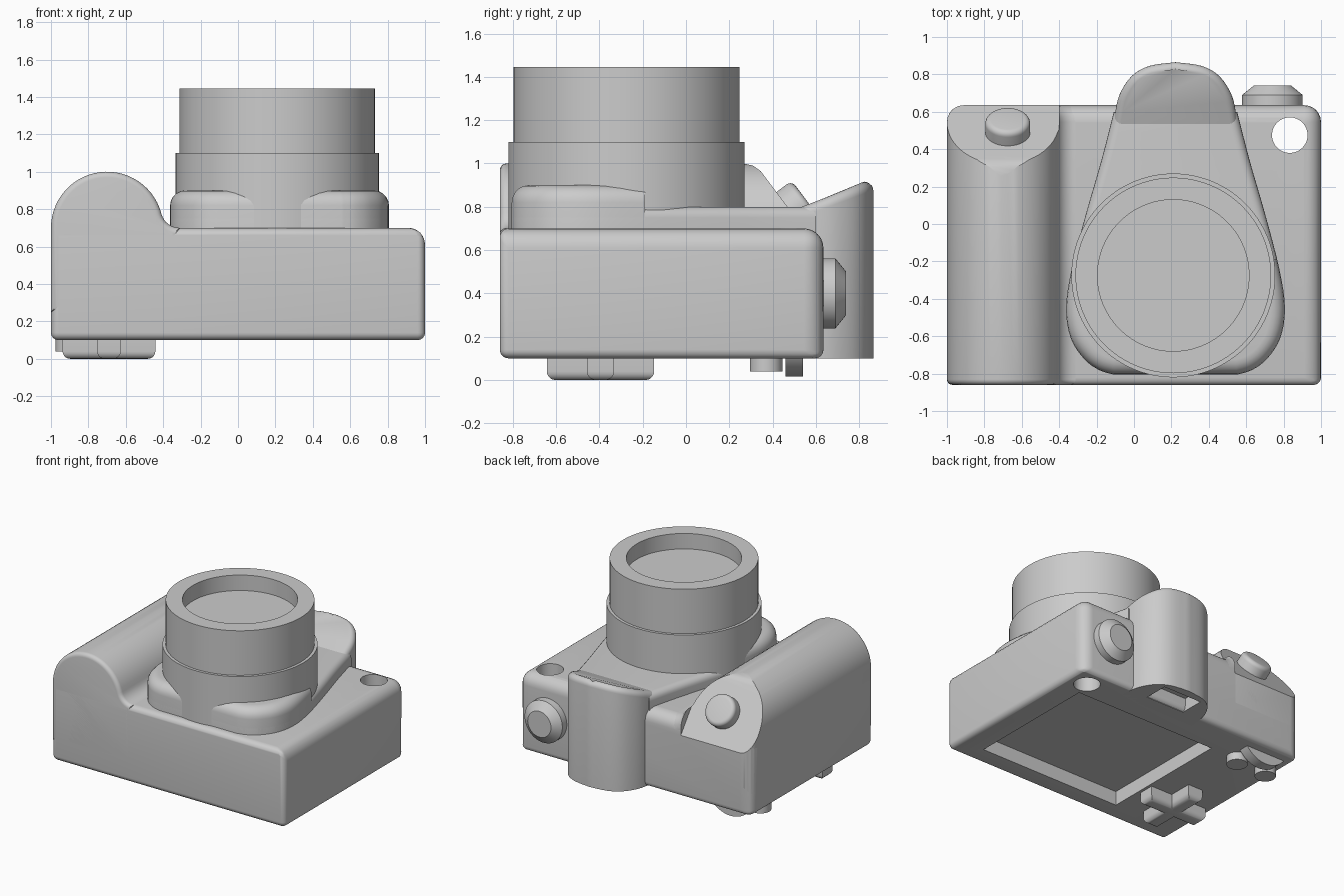
import bpy, bmesh, math
from mathutils import Matrix, Vector

cube = bpy.data.objects.get("Cube")
if cube:
    bpy.data.objects.remove(cube, do_unlink=True)

grey = bpy.data.materials.new("plain_grey")
grey.use_nodes = True
colour = (0.6, 0.6, 0.6, 1)
grey.diffuse_color = colour
for node in grey.node_tree.nodes:
    if node.type == 'BSDF_PRINCIPLED':
        node.inputs["Base Color"].default_value = colour

parts = []
MID = 0.222  # x of the lens and viewfinder axis


def finish(name, bm, keep=True):
    bmesh.ops.recalc_face_normals(bm, faces=bm.faces)
    mesh = bpy.data.meshes.new(name)
    bm.to_mesh(mesh)
    bm.free()
    mesh.materials.append(grey)
    obj = bpy.data.objects.new(name, mesh)
    bpy.context.collection.objects.link(obj)
    if keep:
        parts.append(obj)
    return obj


def round_edges(bm, edges, width):
    bmesh.ops.bevel(bm, geom=edges, offset=width, segments=5, profile=0.5,
                    affect='EDGES', clamp_overlap=False)


def prism_mesh(points, axis, lo, hi, lo_round=0, hi_round=0):
    """Extrude a closed outline along an axis, rounding the two end rims."""
    place = {'x': lambda u, v, w: (w, u, v),
             'y': lambda u, v, w: (u, w, v),
             'z': lambda u, v, w: (u, v, w)}[axis]
    bm = bmesh.new()
    ends = [bm.faces.new([bm.verts.new(place(u, v, w)) for u, v in points]) for w in (lo, hi)]
    a, b = [list(f.verts) for f in ends]
    for i in range(len(a)):
        j = (i + 1) % len(a)
        bm.faces.new((a[i], a[j], b[j], b[i]))
    bmesh.ops.recalc_face_normals(bm, faces=bm.faces)
    rims = [list(f.edges) for f in ends]
    for rim, width in zip(rims, (lo_round, hi_round)):
        if width:
            round_edges(bm, rim, width)
    return bm


def box_mesh(x0, x1, y0, y1, z0, z1):
    return prism_mesh([(x0, y0), (x1, y0), (x1, y1), (x0, y1)], 'z', z0, z1)


def lathe(name, profile, origin, axis=(0, 0, 1), keep=True, steps=64):
    """Revolve (radius, height) points around an axis through origin."""
    bm = bmesh.new()
    verts = [bm.verts.new((r, 0, h)) for r, h in profile]
    edges = [bm.edges.new(p) for p in zip(verts, verts[1:])]
    bmesh.ops.spin(bm, geom=verts + edges, cent=(0, 0, 0), axis=(0, 0, 1),
                   angle=math.tau, steps=steps, use_duplicate=False)
    bmesh.ops.remove_doubles(bm, verts=bm.verts, dist=0.0005)
    turn = Vector((0, 0, 1)).rotation_difference(Vector(axis)).to_matrix().to_4x4()
    bm.transform(Matrix.Translation(origin) @ turn)
    return finish(name, bm, keep)


def cut(obj, cutter):
    mod = obj.modifiers.new("cut", 'BOOLEAN')
    mod.operation, mod.solver, mod.object = 'DIFFERENCE', 'EXACT', cutter
    cutter.hide_render = True
    bpy.context.view_layer.objects.active = obj
    bpy.ops.object.modifier_apply(modifier=mod.name)


def arc(cx, cz, r, start, end, n):
    return [(cx + r * math.cos(math.radians(start + (end - start) * i / n)),
             cz + r * math.sin(math.radians(start + (end - start) * i / n))) for i in range(n + 1)]


def symmetric_outline(half, sub=4):
    """Smooth a list of (half width, y) and mirror it about the lens axis."""
    ctrl = [half[0]] + half + [half[-1]]
    curve = []
    for p0, p1, p2, p3 in zip(ctrl, ctrl[1:], ctrl[2:], ctrl[3:]):
        for k in range(sub):
            t = k / sub
            curve.append([0.5 * (2 * b + (c - a) * t + (2 * a - 5 * b + 4 * c - d) * t * t
                                 + (3 * b - a - 3 * c + d) * t ** 3)
                          for a, b, c, d in zip(p0, p1, p2, p3)])
    curve.append(half[-1])
    return ([(MID + w, y) for w, y in curve]
            + [(MID - w, y) for w, y in reversed(curve) if w > 0.001])


# Body block: soft top and rear corners, tighter front and base edges
bm = box_mesh(-1, 1, -0.86, 0.635, 0.1, 0.7)
weights = bm.edges.layers.float.new("bevel_weight_edge")
for e in bm.edges:
    mid = (e.verts[0].co + e.verts[1].co) / 2
    tight = mid.y < -0.8 or mid.z < 0.15
    e[weights] = 0.4 if tight else 0.9
body = finish("body", bm)
bevel = body.modifiers.new("rounding", 'BEVEL')
bevel.limit_method, bevel.width, bevel.segments = 'WEIGHT', 0.1, 6
bpy.context.view_layer.objects.active = body
bpy.ops.object.modifier_apply(modifier="rounding")

# Hand grip: round ridge that blends into the top of the body
lean = math.degrees(math.asin(0.25))
ridge = (arc(-0.7, 0.7, 0.3, 180, lean, 28)
         + arc(-0.7 + 0.4 * math.cos(math.radians(lean)), 0.8, 0.1, 180 + lean, 270, 8)[1:])
grip = finish("grip", prism_mesh([(-1, 0.25)] + ridge + [(ridge[-1][0], 0.25)],
                                 'y', -0.86, 0.635, 0.03, 0.09))

# Slope at the grip's end, strap hole and screen recess
slope = [(0.2, 1.2), (0.2, 1.003), (0.27, 0.999), (0.31, 0.99), (0.345, 0.965), (0.375, 0.925),
         (0.72, 0.465), (0.9, 0.465), (0.9, 1.2)]
slope_cutter = finish("slope_cutter", prism_mesh(slope, 'x', -1.1, -0.4), False)
hole_cutter = lathe("hole_cutter", [(0, -0.5), (0.095, -0.5), (0.095, 0.5), (0, 0.5)],
                    (0.833, 0.475, 0.5), keep=False)
screen_cutter = finish("screen_cutter", box_mesh(-0.42, 0.8, -0.7, 0.35, 0, 0.21), False)
for cutter in (slope_cutter, hole_cutter, screen_cutter):
    cut(body, cutter)
cut(grip, slope_cutter)

# Teardrop hump under the lens, with a taller front part
teardrop = symmetric_outline([(0.33, 0.6), (0.395, 0.345), (0.48, 0.05), (0.555, -0.24),
                              (0.585, -0.45), (0.56, -0.61), (0.49, -0.72), (0.41, -0.78),
                              (0.33, -0.805)])
finish("hump", prism_mesh(teardrop, 'z', 0.6, 0.8, 0, 0.05))
bm = prism_mesh(teardrop, 'z', 0.6, 0.9, 0, 0.08)
cutting = bmesh.ops.bisect_plane(bm, geom=bm.verts[:] + bm.edges[:] + bm.faces[:],
                                 plane_co=(0, -0.19, 0), plane_no=(0, 1, 0), clear_outer=True)
bmesh.ops.edgenet_fill(bm, edges=[g for g in cutting["geom_cut"]
                                  if isinstance(g, bmesh.types.BMEdge)])
finish("hump_front", bm)

# Viewfinder column with a slanted, rounded top and a sunken eyepiece
column = symmetric_outline([(0.335, 0.5), (0.325, 0.58), (0.3, 0.69), (0.235, 0.79),
                            (0.14, 0.845), (0.0, 0.865)])
bm = prism_mesh(column, 'z', 0.1, 0.8)
for v in bm.verts:
    if v.co.z > 0.5:
        v.co.z += 0.36 * (v.co.y - 0.54)
round_edges(bm, [e for e in bm.edges if all(v.co.z > 0.5 and v.co.y > 0.5 for v in e.verts)
                 and len(e.link_faces) == 2], 0.04)
viewfinder = finish("viewfinder", bm)
cut(viewfinder, finish("eyepiece_cutter", box_mesh(0.06, 0.39, 0.61, 0.8, 0, 0.2), False))

# Lens barrel with a stepped ring and sunken glass
lathe("lens", [(0, 1.325), (0.405, 1.325), (0.405, 1.445), (0.523, 1.445), (0.523, 1.1),
               (0.545, 1.1), (0.545, 0.65), (0, 0.65)], (0.21, -0.275, 0), steps=96)

# Shutter button standing square on the slope
cap = [(0.12 - 0.03 + u, v - 0.03) for u, v in arc(0, 0, 0.03, 0, 90, 5)]
lathe("shutter_button", [(0, -0.2), (0.12, -0.2)] + cap + [(0, 0)],
      (-0.675, 0.56, 0.825), (0, 0.8, 0.6))

# Mode dial on the upper side
lathe("mode_dial", [(0, -0.05), (0.162, -0.05), (0.162, 0.055), (0.1, 0.105), (0, 0.105)],
      (0.74, 0.635, 0.4), (0, 1, 0))

# Rear controls: two buttons, a thumb wheel and a cross pad
for side, x in (("left", -0.64), ("right", -0.9)):
    lathe("rear_button_" + side, [(0, 0.2), (0.075, 0.2), (0.075, 0.04), (0, 0.04)],
          (x, 0.37, 0))
lathe("thumb_wheel", [(0, 0), (0.21, 0), (0.21, 0.08), (0, 0.08)],
      (-0.76, 0.46, 0.225), (0, 1, 0))
for name, hx, hy in (("cross_pad_wide", 0.248, 0.063), ("cross_pad_tall", 0.063, 0.248)):
    bm = box_mesh(-0.69 - hx, -0.69 + hx, -0.395 - hy, -0.395 + hy, 0, 0.15)
    round_edges(bm, [e for e in bm.edges if all(v.co.z < 0.01 for v in e.verts)], 0.04)
    finish(name, bm)

# Drop the cutters, then shade smooth with crisp edges
for obj in list(bpy.data.objects):
    if obj.name.endswith("_cutter"):
        bpy.data.objects.remove(obj, do_unlink=True)
bpy.ops.object.select_all(action='DESELECT')
for obj in parts:
    obj.select_set(True)
bpy.context.view_layer.objects.active = parts[0]
bpy.ops.object.shade_smooth_by_angle(angle=math.radians(32))
